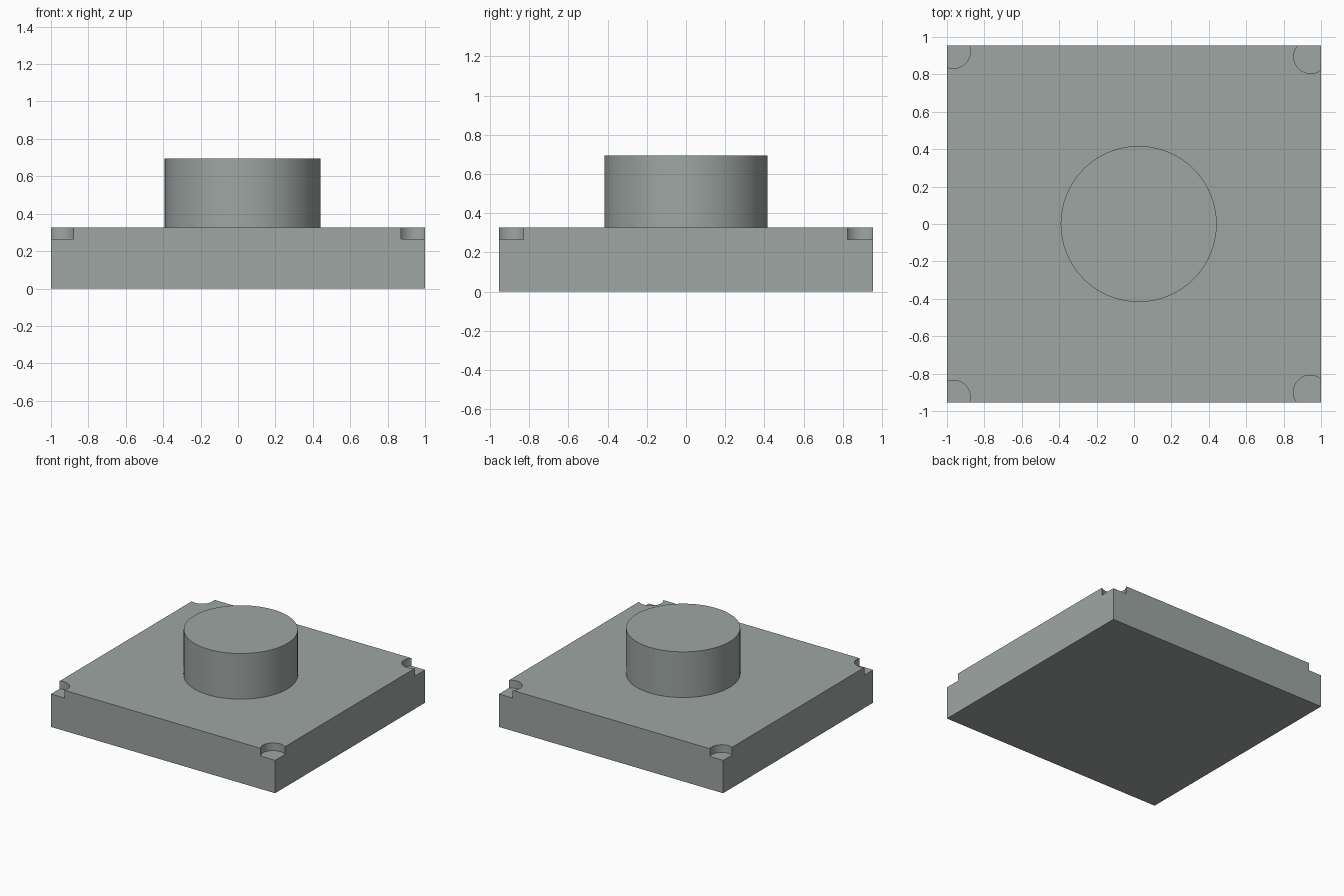
import bpy

if "Cube" in bpy.data.objects:
    bpy.data.objects.remove(bpy.data.objects["Cube"])

grey = bpy.data.materials.new("grey")
grey.diffuse_color = (0.34, 0.38, 0.37, 1)
grey.use_nodes = True
grey.node_tree.nodes["Principled BSDF"].inputs["Base Color"].default_value = grey.diffuse_color

BASE_TOP, NOTCH_FLOOR, POST_TOP = 0.327, 0.265, 0.695


def cylinder(name, x, y, radius, z0, z1):
    bpy.ops.mesh.primitive_cylinder_add(vertices=64, radius=radius, depth=z1 - z0,
                                        location=(x, y, (z0 + z1) / 2))
    ob = bpy.context.object
    ob.name = name
    ob.data.materials.append(grey)
    return ob


# Square base plate
bpy.ops.mesh.primitive_cube_add(size=1, location=(0, 0, BASE_TOP / 2))
base = bpy.context.object
base.name = "base_plate"
base.scale = (2, 1.91, BASE_TOP)
bpy.ops.object.transform_apply(location=False, rotation=False, scale=True)
base.data.materials.append(grey)

# Shallow round pockets breaking through each corner's sides
pockets = [(-0.965, 0.922), (0.944, 0.895), (-0.965, -0.926), (0.942, -0.899)]
for i, (x, y) in enumerate(pockets):
    cutter = cylinder(f"corner_pocket_cutter_{i + 1}", x, y, 0.09, NOTCH_FLOOR, BASE_TOP + 0.1)
    cutter.hide_render = True
    cut = base.modifiers.new("corner pocket", 'BOOLEAN')
    cut.operation = 'DIFFERENCE'
    cut.solver = 'EXACT'
    cut.object = cutter
    bpy.context.view_layer.objects.active = base
    bpy.ops.object.modifier_apply(modifier=cut.name)
    bpy.data.objects.remove(cutter)

# Round centre post, slightly off centre
post = cylinder("centre_post", 0.025, 0.0, 0.417, BASE_TOP, POST_TOP)
bpy.ops.object.shade_smooth_by_angle()
